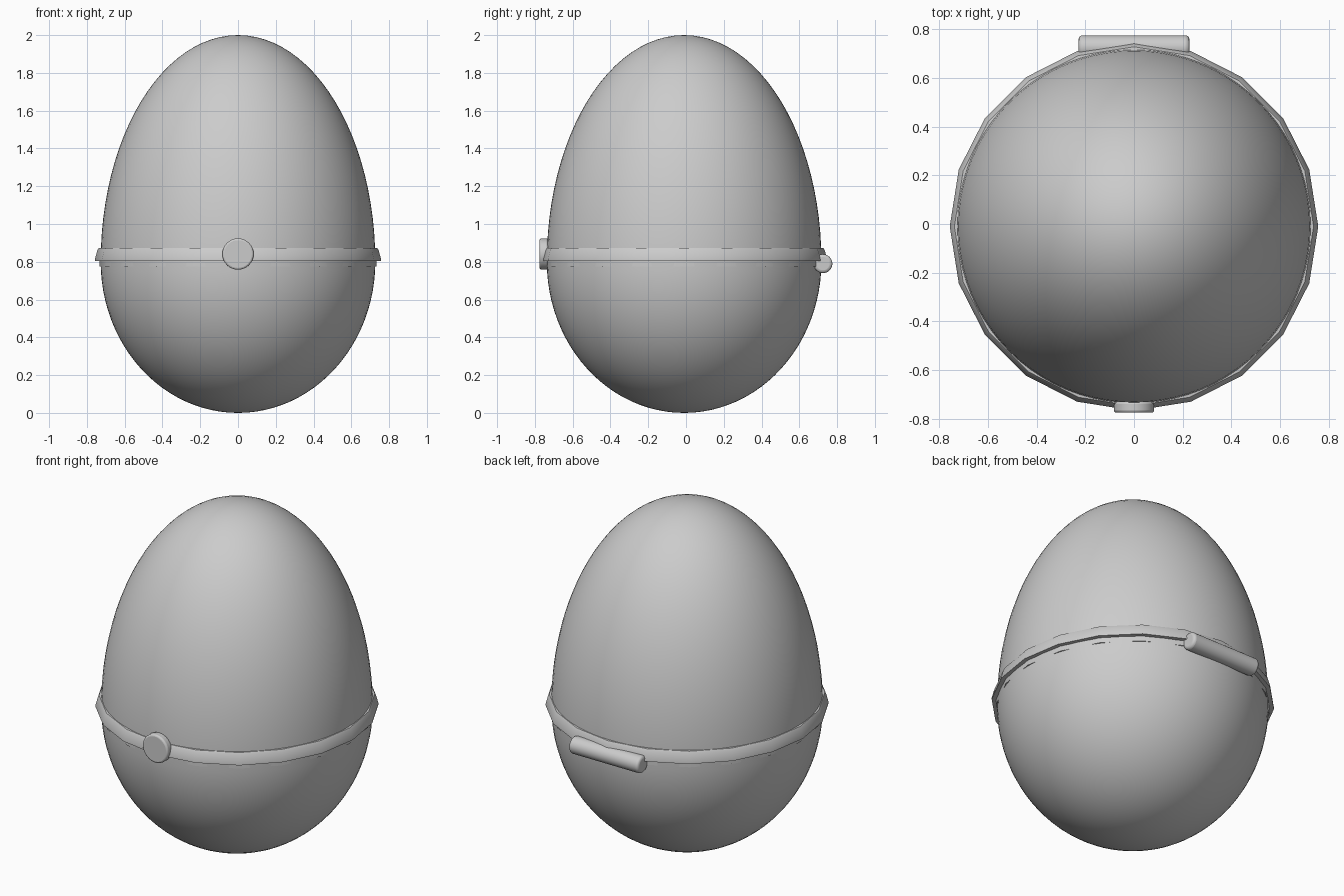
import bpy, bmesh
from math import sin, cos, pi, radians

if "Cube" in bpy.data.objects:
    bpy.data.objects.remove(bpy.data.objects["Cube"])

CY = -0.01          # egg axis, shifted slightly by the hinge
R, SEAM = 0.727, 0.80


def finish(obj, angle=40):
    bpy.ops.object.select_all(action='DESELECT')
    obj.select_set(True)
    bpy.context.view_layer.objects.active = obj
    bpy.ops.object.shade_smooth_by_angle(angle=radians(angle))


def lathe(name, profile, sides, closed=False, angle=40):
    """Revolve (radius, z) points around the egg axis."""
    bm = bmesh.new()
    rings = []
    for r, z in profile:
        if r < 1e-5:
            rings.append([bm.verts.new((0, CY, z))] * sides)
        else:
            rings.append([bm.verts.new((r * cos(2 * pi * i / sides),
                                        CY + r * sin(2 * pi * i / sides), z))
                          for i in range(sides)])
    pairs = list(zip(rings, rings[1:]))
    if closed:
        pairs.append((rings[-1], rings[0]))
    for a, b in pairs:
        for i in range(sides):
            j = (i + 1) % sides
            bm.faces.new(list(dict.fromkeys((a[i], a[j], b[j], b[i]))))
    bmesh.ops.recalc_face_normals(bm, faces=bm.faces[:])
    mesh = bpy.data.meshes.new(name)
    bm.to_mesh(mesh)
    bm.free()
    obj = bpy.data.objects.new(name, mesh)
    bpy.context.collection.objects.link(obj)
    finish(obj, angle)
    return obj


def rod(name, radius, depth, loc, rot, bevel):
    bpy.ops.mesh.primitive_cylinder_add(vertices=32, radius=radius, depth=depth,
                                        location=loc, rotation=rot)
    obj = bpy.context.object
    obj.name = name
    mod = obj.modifiers.new("bevel", 'BEVEL')
    mod.width, mod.segments, mod.limit_method = bevel, 3, 'ANGLE'
    finish(obj)
    return obj


def half_egg(name, height):
    pts = [(R * cos(pi / 2 * k / 24), SEAM + height * sin(pi / 2 * k / 24))
           for k in range(24)]
    return lathe(name, [(0, SEAM)] + pts + [(0, SEAM + height)], 80)


# Two smooth shell halves
half_egg("upper_shell", 2.0 - SEAM)
half_egg("lower_shell", -SEAM)

# Twenty-sided flared rim and the thin lip under it
lathe("upper_rim", [(0.70, 0.805), (0.757, 0.805), (0.757, 0.815), (0.745, 0.86),
                    (0.738, 0.872), (0.70, 0.875)], 20, True)
lathe("lower_lip", [(0.70, 0.775), (0.733, 0.775), (0.733, 0.805), (0.70, 0.805)],
      20, True, 30)

# Front button and rear hinge barrel
rod("front_button", 0.083, 0.045, (0, -0.7525, 0.841), (pi / 2, 0, 0), 0.01)
rod("rear_hinge", 0.05, 0.455, (0, 0.725, 0.79), (0, pi / 2, 0), 0.015)
